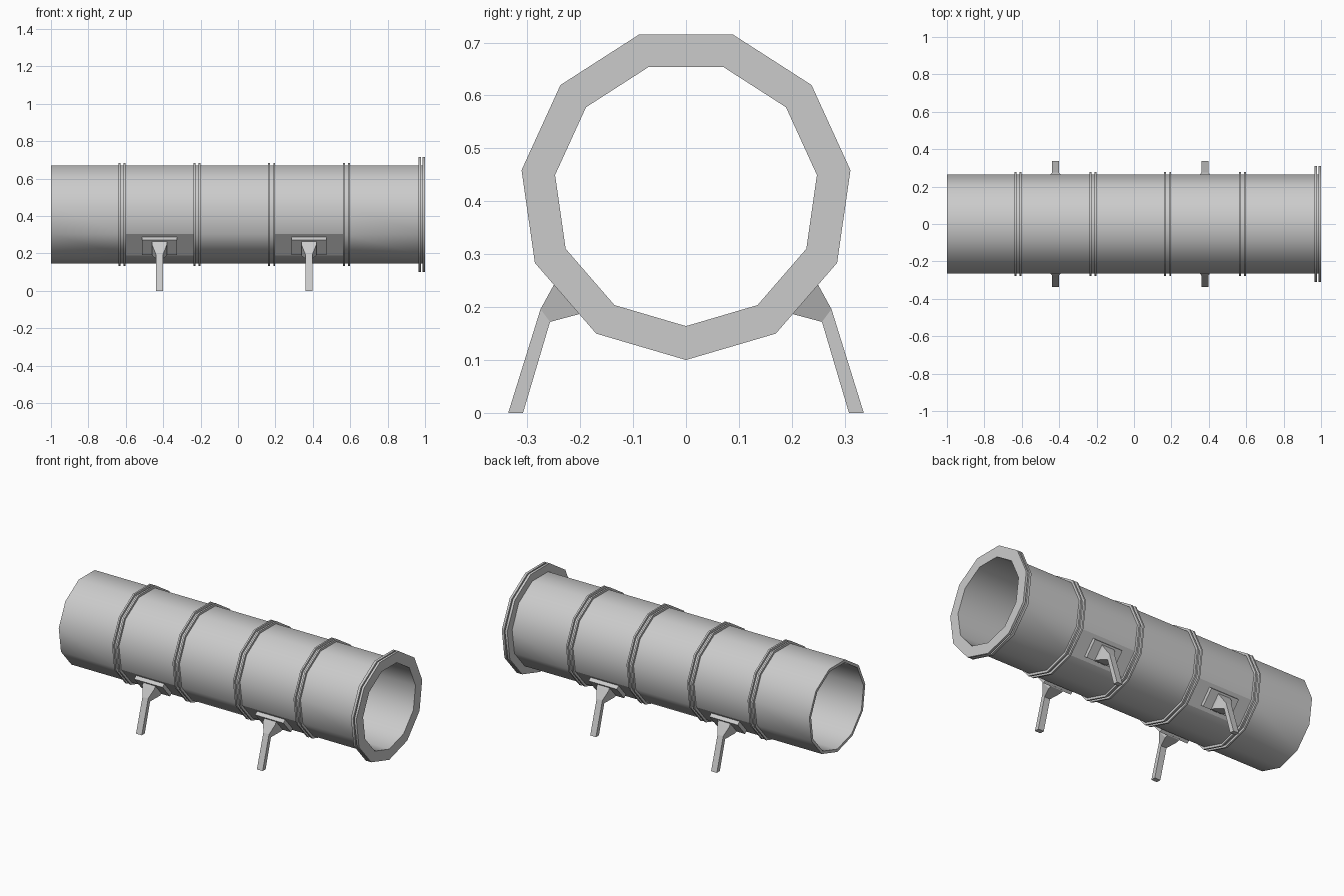
import bpy, bmesh
from math import sin, cos, pi, radians
from mathutils import Vector

if "Cube" in bpy.data.objects:
    bpy.data.objects.remove(bpy.data.objects["Cube"])

SIDES = 11
AXIS_Z = 0.414


def finish(name, bm, smooth=False):
    bmesh.ops.recalc_face_normals(bm, faces=bm.faces)
    me = bpy.data.meshes.new(name)
    bm.to_mesh(me)
    bm.free()
    ob = bpy.data.objects.new(name, me)
    bpy.context.collection.objects.link(ob)
    if smooth:
        for p in me.polygons:
            p.use_smooth = True
        me.set_sharp_from_angle(angle=radians(40))
    return ob


def tube(name, xs, r_out, r_in):
    """Hollow 11-sided tube along x, point down, with a loop at every x."""
    bm = bmesh.new()

    def ring(x, r):
        return [bm.verts.new((x, r * sin(2 * pi * k / SIDES),
                              AXIS_Z - r * cos(2 * pi * k / SIDES))) for k in range(SIDES)]
    rows = [ring(x, r_out) for x in xs] + [ring(xs[-1], r_in), ring(xs[0], r_in)]
    for i, a in enumerate(rows):
        b = rows[(i + 1) % len(rows)]
        for k in range(SIDES):
            j = (k + 1) % SIDES
            bm.faces.new((a[k], a[j], b[j], b[k]))
    return finish(name, bm, True)


def loft(name, sections):
    """Loft rectangular sections: (centre x, width, (y, z) outer, (y, z) inner)."""
    bm = bmesh.new()
    rows = []
    for x, w, a, b in sections:
        rows.append([bm.verts.new(c) for c in (
            (x - w / 2, *a), (x + w / 2, *a), (x + w / 2, *b), (x - w / 2, *b))])
    for r, s in zip(rows, rows[1:]):
        for k in range(4):
            j = (k + 1) % 4
            bm.faces.new((r[k], r[j], s[j], s[k]))
    bm.faces.new(rows[0])
    bm.faces.new(rows[-1])
    return finish(name, bm)


# Main pipe, with flat mounting facets between the paired bands
pipe = tube("pipe", [-1, -0.6, -0.238, 0.196, 0.562, 0.995], 0.267, 0.25)
for p in pipe.data.polygons:
    c = p.center
    mounted = -0.5 < c.x < -0.3 or 0.3 < c.x < 0.5
    if mounted and 0.23 < c.z < 0.26 and abs(c.y) > 0.187:
        p.use_smooth = False

# Double-rimmed bands around the pipe
for i in range(4):
    x = -0.62 + 0.4 * i
    for side, s in (("left", -1), ("right", 1)):
        c = x + s * 0.0135
        tube(f"band_{i + 1}_{side}_rim", [c - 0.005, c + 0.005], 0.281, 0.26)

# End flange made of two discs
tube("flange_rear_disc", [0.964, 0.979], 0.314, 0.25)
tube("flange_front_disc", [0.986, 1.0], 0.314, 0.25)

# Mount pads and splayed legs, mirrored front to back
ang = 3 * pi / SIDES
normal = Vector((sin(ang), -cos(ang)))
tangent = Vector((cos(ang), sin(ang)))
axis = Vector((0, AXIS_Z))
for i, x in enumerate((-0.42, 0.379)):
    pad = loft(f"mount_pad_{i + 1}", [
        (x, 0.187, axis + normal * r + tangent * 0.053, axis + normal * r - tangent * 0.053)
        for r in (0.25, 0.279)])
    leg = loft(f"leg_{i + 1}", [
        (x, 0.08, (0.234, 0.269), (0.17, 0.195)),
        (x, 0.08, (0.247, 0.247), (0.197, 0.188)),
        (x, 0.038, (0.275, 0.196), (0.257, 0.172)),
        (x, 0.038, (0.336, 0), (0.308, 0))])
    for ob in (pad, leg):
        m = ob.modifiers.new("mirror", 'MIRROR')
        m.use_axis = (False, True, False)
        m.use_mirror_merge = False
